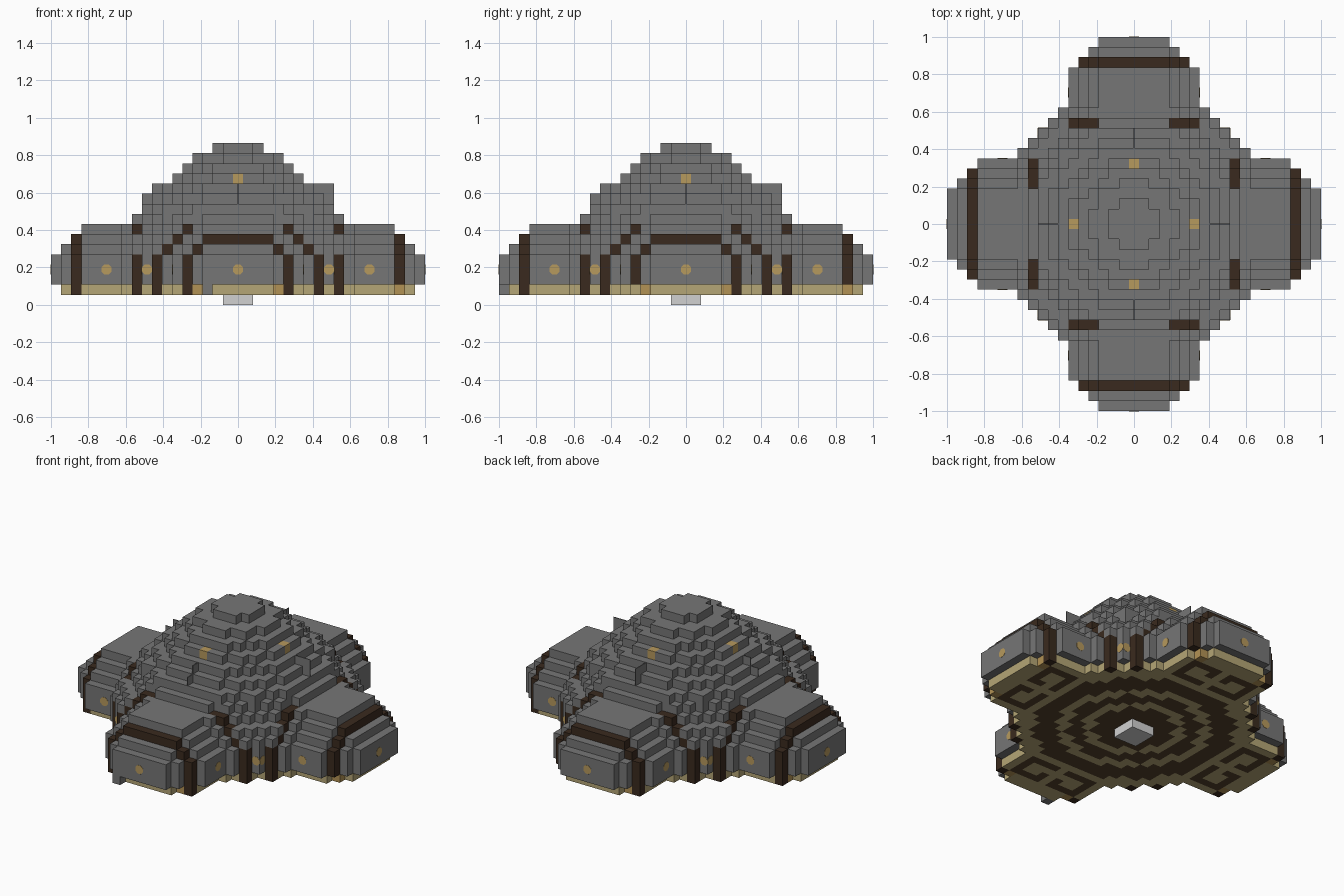
import bpy, bmesh, math
from mathutils import Matrix, Vector

cube = bpy.data.objects.get("Cube")
if cube:
    bpy.data.objects.remove(cube)

U = 2 / 37  # edge of one block


def material(name, r, g, b):
    m = bpy.data.materials.new(name)
    m.use_nodes = True
    m.diffuse_color = (r, g, b, 1)
    bsdf = m.node_tree.nodes["Principled BSDF"]
    bsdf.inputs["Base Color"].default_value = (r, g, b, 1)
    bsdf.inputs["Roughness"].default_value = 0.9
    return m


GREY = material("stone grey", 0.18, 0.18, 0.18)
DARK = material("dark timber", 0.042, 0.023, 0.013)
BROWN = material("floor brown", 0.085, 0.05, 0.024)
TAN = material("pale plank", 0.46, 0.38, 0.18)
AMBER = material("amber plank", 0.45, 0.29, 0.09)
GOLD = material("lamp gold", 0.47, 0.32, 0.11)
PALE = material("pale grey", 0.64, 0.64, 0.64)

# Dome: (height in blocks, radius it reaches)
STEPS = [(16, 2.3), (15, 4.3), (14, 5.4), (13, 6.5), (12, 7.65), (11, 8.9),
         (10, 9.9), (9, 10.6), (8, 11.2), (7, 12.3), (6, 12.9), (5, 13.2)]


def dome_height(x, y):
    far, side = max(abs(x), abs(y)), min(abs(x), abs(y))
    if far > 11:
        return 0
    if far == 10 and side == 8:
        return 6
    return next((h for h, r in STEPS if math.hypot(x, y) <= r), 0)


def wing_height(far, side):
    """Arched section of a wing, shrinking towards its end."""
    if far < 11:
        return 0
    half = 7 if far == 11 else min(6, 21 - far)
    return min(8, 23 - far, 5 + half - side) if side <= half else 0


# Sort every block into a part
parts = {n: set() for n in ("dome", "wings", "dark_frames", "dome_lamps",
                            "floor", "floor_corners")}
span = range(-18, 19)
tops = {}
for x in span:
    for y in span:
        far, side = max(abs(x), abs(y)), min(abs(x), abs(y))
        d, w = dome_height(x, y), wing_height(far, side)
        if max(d, w):
            tops[x, y] = max(d, w)
        for z in range(2, max(d, w)):
            name = "wings" if far > 11 or w > d else "dome"
            if far == 16:
                name = "dark_frames"
            if far == 10:
                if (side == 8 and z < 5) or (side in (5, 6, 7) and z == 12 - side) \
                        or (side == 4 and z == 7):
                    name = "dark_frames"
            if far == 6 and side == 0 and z == 12:
                name = "dome_lamps"
            parts[name].add((x, y, z))

# Floor sits one block inside the walls; frame posts run down past it
for x, y in tops:
    far, side = max(abs(x), abs(y)), min(abs(x), abs(y))
    if all(n in tops for n in ((x + 1, y), (x - 1, y), (x, y + 1), (x, y - 1))):
        corner = far == 16 and side == 4
        parts["floor_corners" if corner else "floor"].add((x, y, 1))
    elif (far, side) in ((16, 5), (10, 8)) and (x, y) not in ((16, -5), (5, 16)):
        parts["dark_frames"].add((x, y, 1))
parts["wings"].add((-3, -18, 1))

solid = set().union(*parts.values())
SIDES = [Vector(v) for v in ((1, 0, 0), (-1, 0, 0), (0, 1, 0),
                             (0, -1, 0), (0, 0, 1), (0, 0, -1))]


def floor_is_dark(x, y):
    """Round rings under the middle, a pair of curls under each wing."""
    far, side = max(abs(x), abs(y)), min(abs(x), abs(y))
    r = math.hypot(x, y)
    if far >= 12:
        edge = side in (1, 4) or far in (12, 15)
        return far <= 15 and 1 <= side <= 4 and edge and (far, side) != (13, 1)
    return r < 4.3 or 5.4 <= r < 7.2 or 8.4 <= r < 10.8


def finish(name, bm, mats):
    mesh = bpy.data.meshes.new(name)
    bm.to_mesh(mesh)
    bm.free()
    for m in mats:
        mesh.materials.append(m)
    obj = bpy.data.objects.new(name, mesh)
    bpy.context.collection.objects.link(obj)
    return obj


def blocks(name, cells, mats):
    """Outer faces of a set of blocks."""
    bm = bmesh.new()
    for c in cells:
        centre = Vector(c) + Vector((0, 0, 0.5))
        for n in SIDES:
            if tuple(int(v) for v in Vector(c) + n) in solid:
                continue
            a = Vector((n.y, n.z, n.x))
            b = n.cross(a)
            mid = centre + n / 2
            face = bm.faces.new([bm.verts.new((mid + (a * i + b * j) / 2) * U)
                                 for i, j in ((-1, -1), (1, -1), (1, 1), (-1, 1))])
            if len(mats) > 1 and n.z < 0 and floor_is_dark(c[0], c[1]):
                face.material_index = 1
    bmesh.ops.remove_doubles(bm, verts=bm.verts, dist=U / 100)
    return finish(name, bm, mats)


def box(bm, size, centre, spin=Matrix()):
    """Box measured in blocks."""
    bmesh.ops.create_cube(bm, size=1, matrix=spin @ Matrix.Translation(Vector(centre) * U)
                          @ Matrix.Diagonal((*(s * U for s in size), 1)))


blocks("dome", parts["dome"], [GREY])
blocks("wings", parts["wings"], [GREY])
blocks("dark_frames", parts["dark_frames"], [DARK])
blocks("dome_lamps", parts["dome_lamps"], [GOLD])
blocks("floor", parts["floor"], [TAN, BROWN])
blocks("floor_corners", parts["floor_corners"], [AMBER])

# Eight-sided lamp plates on the walls and thin dome fins, on all four sides
lamps, fins = bmesh.new(), bmesh.new()
for turn in range(4):
    spin = Matrix.Rotation(turn * math.pi / 2, 4, 'Z')
    for x, y in ((0, -18.5), (13, -6.5), (-13, -6.5), (9, -9.5), (-9, -9.5)):
        place = spin @ Matrix.Translation(Vector((x, y, 3.5)) * U) \
            @ Matrix.Rotation(math.pi / 2, 4, 'X') @ Matrix.Rotation(math.pi / 8, 4, 'Z')
        bmesh.ops.create_cone(lamps, cap_ends=True, segments=8, radius1=0.029,
                              radius2=0.029, depth=0.003, matrix=place)
    # The fins on the back and left sides reach one block higher at the end
    rise = 2 if turn < 2 else 1
    box(fins, (1, 0.1, 1), (8, 0, 11.5), spin)
    box(fins, (1, 0.1, rise), (9, 0, 10 + rise / 2), spin)
finish("wall_lamps", lamps, [GOLD])
finish("dome_fins", fins, [GREY])

# Small square block under the middle
base = bmesh.new()
box(base, (3, 3, 1), (0, 0, 0.5))
finish("centre_base", base, [PALE])
